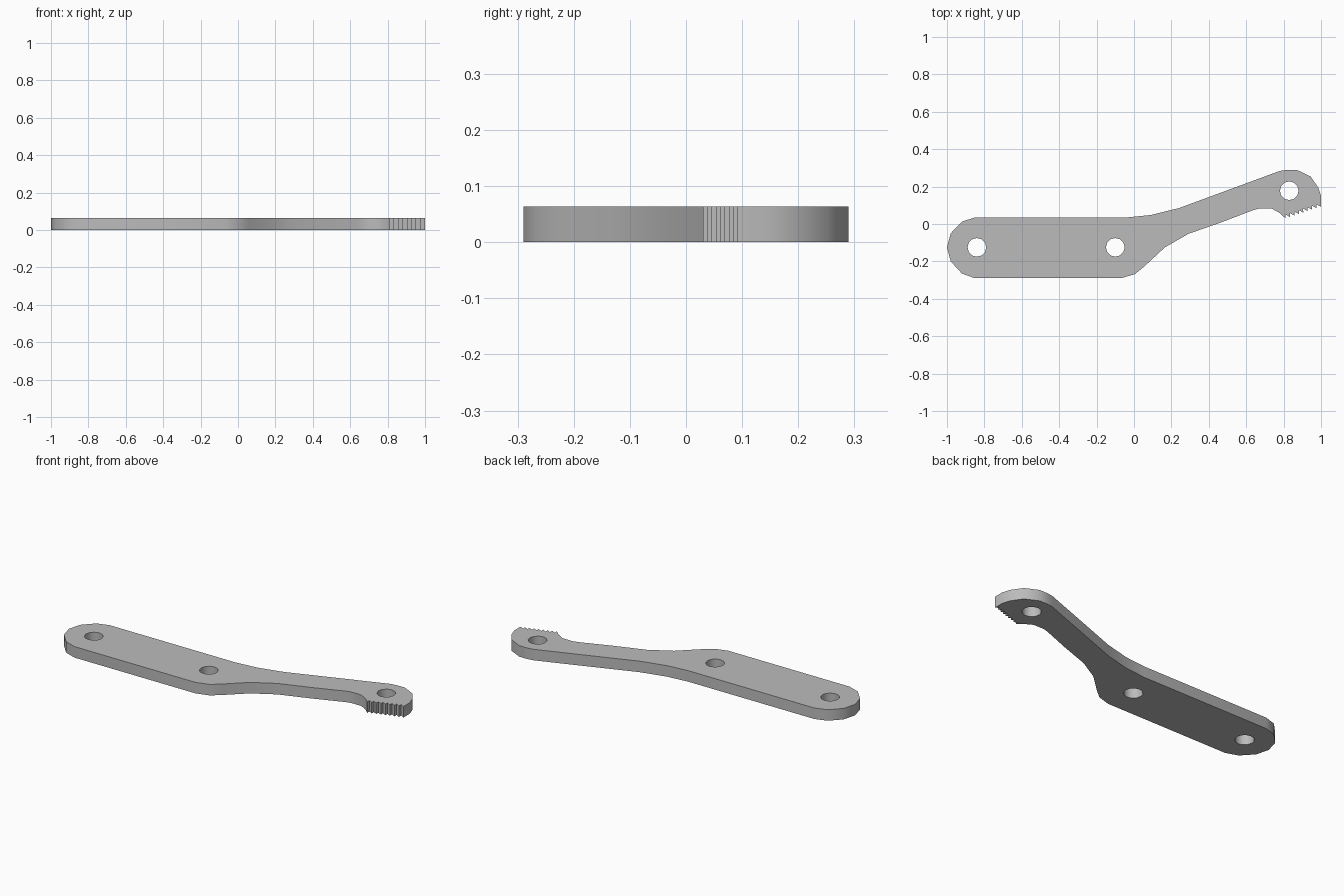
import bpy
import bmesh
from math import cos, sin, tau, radians
from mathutils import Vector

THICKNESS = 0.064
HOLE_RADIUS = 0.05
HOLES = [(-0.84, -0.125), (-0.10, -0.125), (0.83, 0.178)]
TEETH = 8

cube = bpy.data.objects.get("Cube")
if cube:
    bpy.data.objects.remove(cube, do_unlink=True)

steel = bpy.data.materials.new("plain_grey")
steel.use_nodes = True
GREY = (0.5, 0.5, 0.5, 1)
steel.diffuse_color = GREY
steel.node_tree.nodes["Principled BSDF"].inputs["Base Color"].default_value = GREY

# Wide handle end and the upper edge, up to the tip of the head
upper = [(-0.85, -0.29), (-0.92, -0.265), (-0.98, -0.2), (-1, -0.125),
         (-0.98, -0.05), (-0.92, 0.013), (-0.85, 0.035), (-0.04, 0.035),
         (0.09, 0.048), (0.24, 0.085), (0.78, 0.284), (0.82, 0.29),
         (0.87, 0.29), (0.945, 0.253), (0.985, 0.195), (1, 0.15)]

# Lower edge from the toothed jaw back to the handle
lower = [(0.78, 0.058), (0.735, 0.083), (0.67, 0.083), (0.64, 0.075),
         (0.47, 0.01), (0.29, -0.053), (0.165, -0.125), (0.055, -0.227),
         (0.005, -0.268), (-0.07, -0.29)]


def saw_teeth(start, end, count, depth):
    """Saw points along a line, each with a steep and a shallow flank."""
    start, end = Vector(start), Vector(end)
    step = (end - start) / count
    inward = Vector((-step.y, step.x)).normalized() * depth
    points = []
    for i in range(count):
        tip = start + step * i
        points += [tip, tip + step * 0.25 + inward]
    points.append(end)
    return [tuple(p) for p in reversed(points)]


def circle(center, radius, sides=12):
    return [(center[0] + radius * cos(tau * i / sides),
             center[1] + radius * sin(tau * i / sides)) for i in range(sides)]


def add_loop(bm, points):
    verts = [bm.verts.new((x, y, 0)) for x, y in points]
    return [bm.edges.new((v, verts[(i + 1) % len(verts)]))
            for i, v in enumerate(verts)]


# Flat plate with three bolt holes, raised to its thickness
bm = bmesh.new()
edges = add_loop(bm, upper + saw_teeth((0.81, 0.03), (1, 0.092), TEETH, 0.02) + lower)
for center in HOLES:
    edges += add_loop(bm, circle(center, HOLE_RADIUS))
bmesh.ops.triangle_fill(bm, use_beauty=True, use_dissolve=False, edges=edges)
raised = bmesh.ops.extrude_face_region(bm, geom=bm.faces[:])
bmesh.ops.translate(bm, vec=(0, 0, THICKNESS),
                    verts=[g for g in raised["geom"] if isinstance(g, bmesh.types.BMVert)])
bmesh.ops.recalc_face_normals(bm, faces=bm.faces[:])

mesh = bpy.data.meshes.new("lever_plate")
bm.to_mesh(mesh)
bm.free()
mesh.materials.append(steel)
plate = bpy.data.objects.new("lever_plate", mesh)
bpy.context.collection.objects.link(plate)

# Round the sides while keeping the rims and teeth crisp
bpy.ops.object.select_all(action='DESELECT')
plate.select_set(True)
bpy.context.view_layer.objects.active = plate
bpy.ops.object.shade_smooth_by_angle(angle=radians(35))
